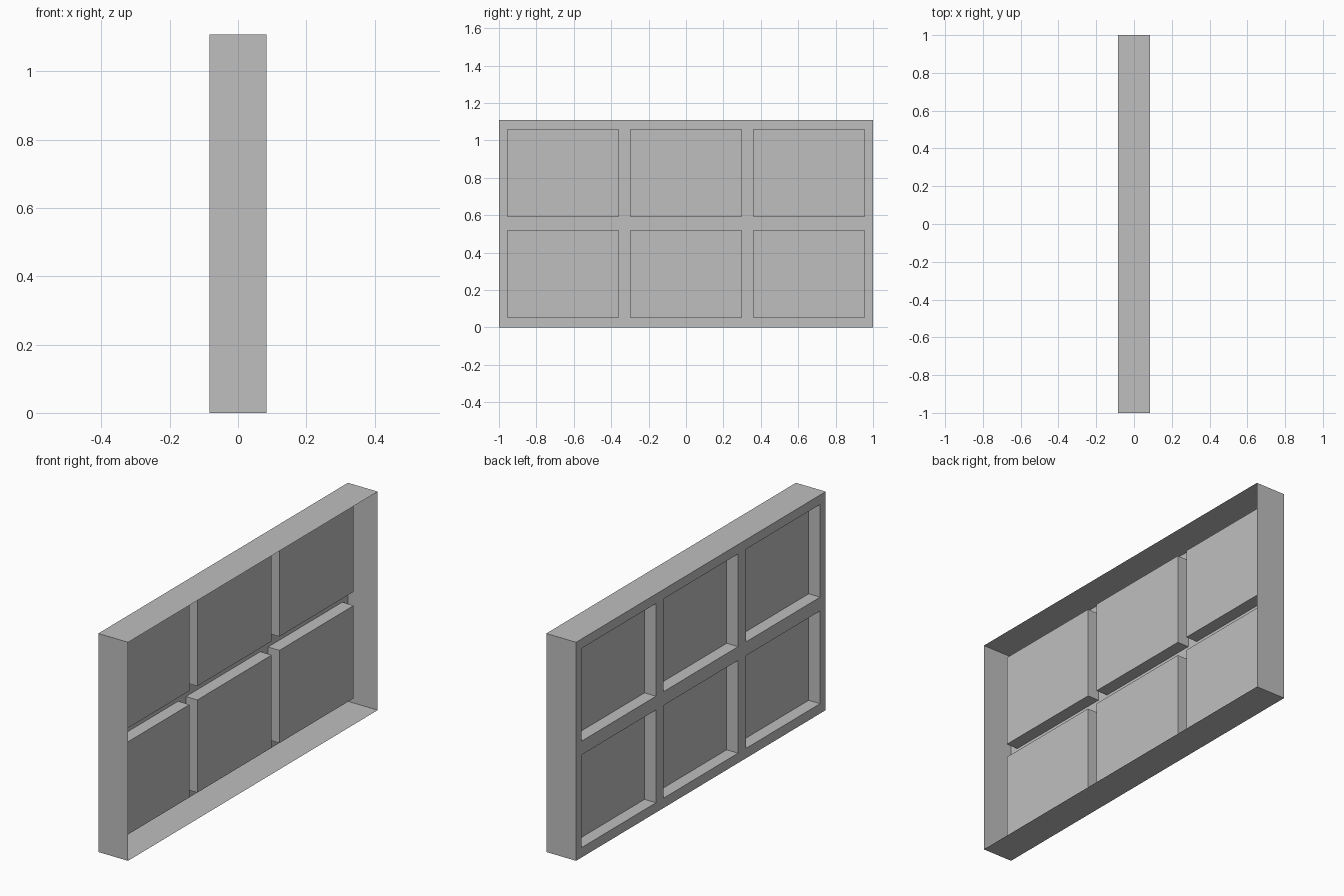
import bpy
import bmesh
from mathutils import Vector

cube = bpy.data.objects.get("Cube")
if cube:
    bpy.data.objects.remove(cube, do_unlink=True)

HALF_T = 0.0835        # half thickness of the panel
POCKET_DEPTH = 0.064
Y_LINES = [-1, -0.955, -0.36, -0.298, 0.298, 0.36, 0.955, 1]
Z_LINES = [0, 0.05, 0.52, 0.59, 1.06, 1.108]

grey = bpy.data.materials.new("plain grey")
grey.use_nodes = True
colour = (0.52, 0.52, 0.52, 1)
grey.diffuse_color = colour
grey.node_tree.nodes["Principled BSDF"].inputs["Base Color"].default_value = colour

bm = bmesh.new()

# Grid face on the -x side, split along the pocket edges
verts = [[bm.verts.new((-HALF_T, y, z)) for z in Z_LINES] for y in Y_LINES]
pockets = []
for i in range(len(Y_LINES) - 1):
    for j in range(len(Z_LINES) - 1):
        face = bm.faces.new((verts[i][j], verts[i][j + 1],
                             verts[i + 1][j + 1], verts[i + 1][j]))
        if i % 2 and j % 2:
            pockets.append(face)

# Thin outer walls, open on the +x side
rim = [e for e in bm.edges if e.is_boundary]
walls = bmesh.ops.extrude_edge_only(bm, edges=rim)["geom"]
bmesh.ops.translate(bm, vec=Vector((2 * HALF_T, 0, 0)),
                    verts=[g for g in walls if isinstance(g, bmesh.types.BMVert)])

# Six pockets pushed inward
floors = bmesh.ops.extrude_discrete_faces(bm, faces=pockets)["faces"]
bmesh.ops.translate(bm, vec=Vector((POCKET_DEPTH, 0, 0)),
                    verts=list({v for f in floors for v in f.verts}))

# Consistent outward normals, then merge the coplanar strips
bmesh.ops.recalc_face_normals(bm, faces=bm.faces[:])
bm.normal_update()
if sum(f.normal.x * f.calc_area() for f in bm.faces) > 0:
    bmesh.ops.reverse_faces(bm, faces=bm.faces[:])

mesh = bpy.data.meshes.new("pocketed_panel")
bm.to_mesh(mesh)
bm.free()
mesh.materials.append(grey)
panel = bpy.data.objects.new("pocketed_panel", mesh)
bpy.context.scene.collection.objects.link(panel)
